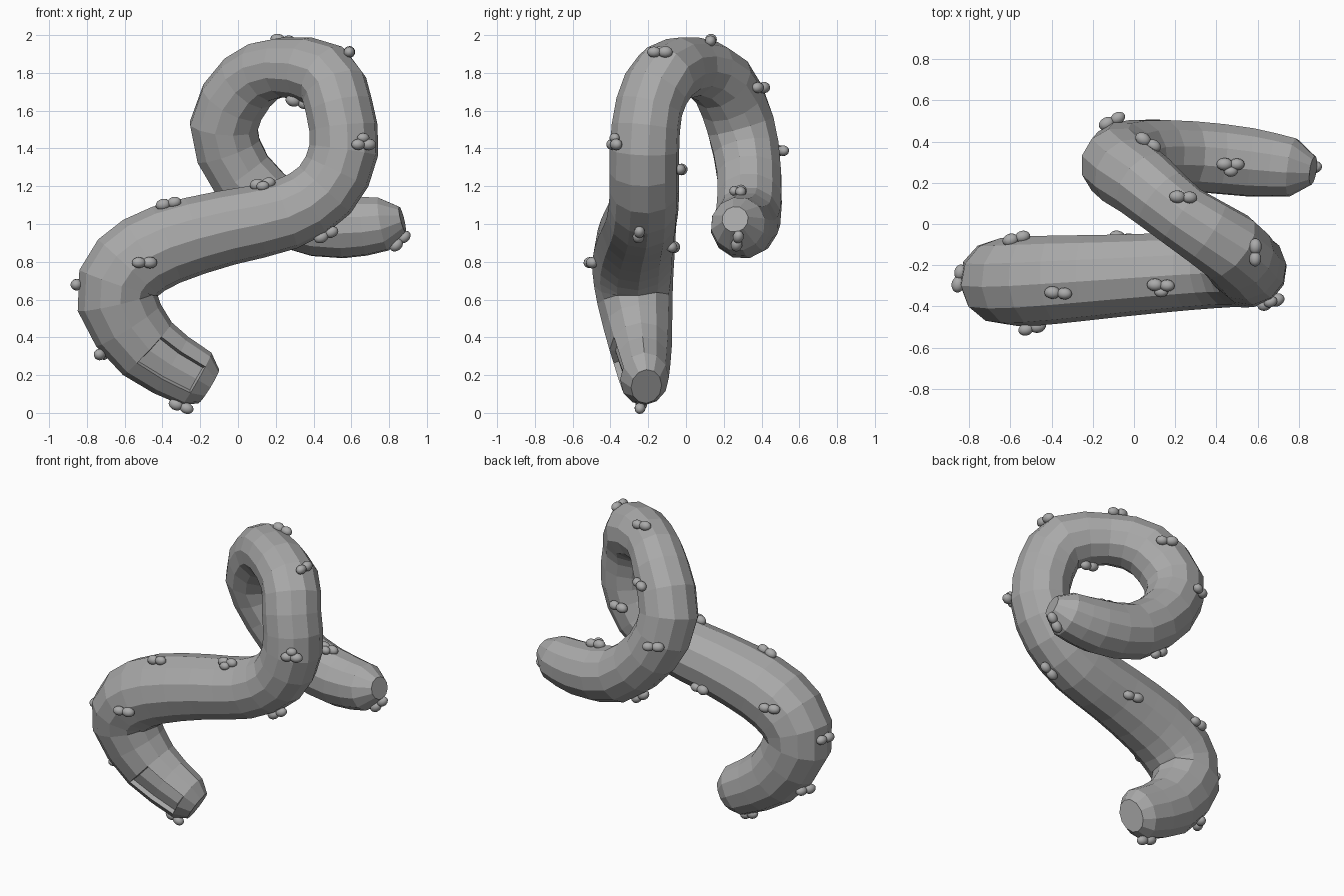
import bpy
import bmesh
import math
from mathutils import Vector
from mathutils.bvhtree import BVHTree

SIDES = 12
STEPS = 2

cube = bpy.data.objects.get("Cube")
if cube:
    bpy.data.objects.remove(cube, do_unlink=True)

grey = bpy.data.materials.new("plain grey")
grey.use_nodes = True
colour = (0.4, 0.4, 0.4, 1)
grey.diffuse_color = colour
grey.node_tree.nodes["Principled BSDF"].inputs["Base Color"].default_value = colour


def add_object(name, bm):
    mesh = bpy.data.meshes.new(name)
    bm.to_mesh(mesh)
    bm.free()
    mesh.materials.append(grey)
    obj = bpy.data.objects.new(name, mesh)
    bpy.context.collection.objects.link(obj)
    return obj


# Centre line of the coiled arm: x, y, z, radius
path = [Vector(p) for p in (
    (-.22, -.22, .18, .16), (-.48, -.24, .34, .19), (-.64, -.27, .59, .215),
    (-.58, -.28, .77, .22), (-.38, -.27, .89, .215), (-.06, -.25, .98, .20),
    (.25, -.23, 1.05, .19), (.46, -.22, 1.18, .185), (.56, -.22, 1.39, .185),
    (.535, -.195, 1.62, .18), (.46, -.11, 1.785, .18), (.23, .04, 1.83, .16),
    (.05, .19, 1.75, .175), (-.075, .29, 1.52, .185), (.02, .335, 1.26, .175),
    (.27, .33, 1.04, .175), (.56, .3, .985, .17), (.77, .275, 1.0, .145))]


def spline(a, b, c, d, t):
    return 0.5 * (2 * b + (c - a) * t + (2 * a - 5 * b + 4 * c - d) * t * t
                  + (3 * b - a - 3 * c + d) * t ** 3)


padded = [2 * path[0] - path[1]] + path + [2 * path[-1] - path[-2]]
samples = [spline(*padded[i:i + 4], s / STEPS)
           for i in range(len(path) - 1) for s in range(STEPS)]
# Tapered tips at both ends
samples.insert(0, Vector((-.155, -.21, .14, .105)))
samples += [path[-1], Vector((.87, .26, 1.025, .07))]
centres = [p.to_3d() for p in samples]

# Sweep a ring along the centre line without twisting it, flatter at the lower tip
bm = bmesh.new()
rings = []
side = Vector((0, -1, 0))
for i, (p, c) in enumerate(zip(samples, centres)):
    along = (centres[min(i + 1, len(centres) - 1)] - centres[max(i - 1, 0)]).normalized()
    side = (side - along * side.dot(along)).normalized()
    across = along.cross(side)
    flat = min(1, 0.78 + 0.03 * i)
    ring = []
    for k in range(SIDES):
        a = math.tau * k / SIDES
        offset = side * math.cos(a) * flat + across * math.sin(a)
        ring.append(bm.verts.new(c + p.w * offset))
    rings.append(ring)
panel = []
for i, (r, s) in enumerate(zip(rings, rings[1:])):
    for k in range(SIDES):
        j = (k + 1) % SIDES
        face = bm.faces.new((r[k], r[j], s[j], s[k]))
        if 1 <= i <= 2 and k in (0, SIDES - 1):
            panel.append(face)
bm.faces.new(rings[0][::-1])
bm.faces.new(rings[-1])
bmesh.ops.recalc_face_normals(bm, faces=bm.faces)
skin = BVHTree.FromBMesh(bm)
# Sunken panel near the lower tip
bmesh.ops.inset_region(bm, faces=panel, thickness=0.008, depth=-0.03)
add_object("coiled_arm", bm)

# Small wart clusters scattered over the skin
warts = [
    (-.30, -.24, .035), (-.72, -.24, .31), (-.87, -.26, .68), (-.50, -.49, .80),
    (-.37, -.34, 1.12), (.13, -.30, 1.22), (.47, -.25, .94), (.66, -.37, 1.42),
    (.60, -.14, 1.92), (.24, .13, 1.97), (.31, -.03, 1.61), (.06, .38, 1.72),
    (-.10, .49, 1.39), (.47, .29, 1.17), (.87, .27, .90), (.52, -.05, 1.29),
    (-.05, -.06, .87), (-.57, -.07, .88), (.10, .35, .95)]


def add_wart(bm, centre, axis, normal, size):
    made = bmesh.ops.create_uvsphere(bm, u_segments=12, v_segments=8, radius=1)
    third = axis.cross(normal)
    for v in made["verts"]:
        x, y, z = v.co
        v.co = centre + size * (axis * x * 1.3 + third * y + normal * z)


for n, spot in enumerate(warts):
    surface, normal, _, _ = skin.find_nearest(Vector(spot))
    spot = surface + normal * .012
    axis = normal.cross(Vector((0, 0, 1)))
    if axis.length < 0.75:
        axis = Vector((1, 0, 0)) - normal * normal.x
    axis.normalize()
    up = axis.cross(normal)
    bm = bmesh.new()
    add_wart(bm, spot + axis * .03, axis, normal, .029)
    add_wart(bm, spot - axis * .03, axis, normal, .031)
    if n in (5, 7, 13):
        add_wart(bm, spot + up * .035, axis, normal, .026)
    bmesh.ops.recalc_face_normals(bm, faces=bm.faces)
    for f in bm.faces:
        f.smooth = True
    add_object(f"wart_cluster_{n + 1}", bm)
